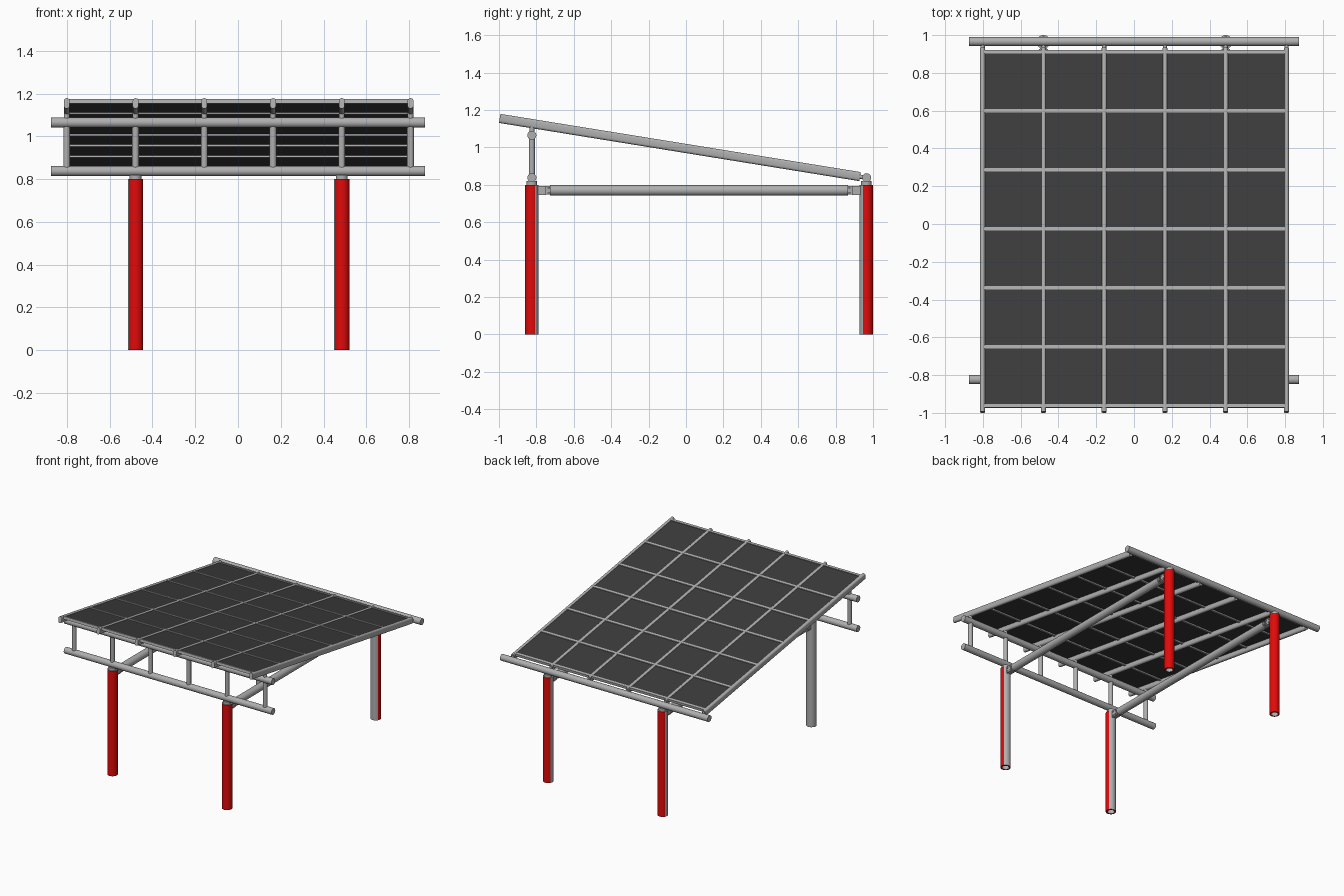
import bpy, bmesh, math
from mathutils import Vector, Matrix

if "Cube" in bpy.data.objects:
    bpy.data.objects.remove(bpy.data.objects["Cube"])

def mat(name, c):
    m = bpy.data.materials.new(name)
    m.diffuse_color = (*c, 1)
    m.use_nodes = True
    m.node_tree.nodes["Principled BSDF"].inputs["Base Color"].default_value = m.diffuse_color
    return m

GREY = mat("aluminium grey", (0.43, 0.43, 0.43))
DARK = mat("panel charcoal", (0.045, 0.045, 0.045))
RED = mat("post red", (0.75, 0.003, 0.003))

def finish(name, bm, mats, smooth=True):
    bmesh.ops.recalc_face_normals(bm, faces=bm.faces)
    me = bpy.data.meshes.new(name)
    bm.to_mesh(me)
    bm.free()
    ob = bpy.data.objects.new(name, me)
    bpy.context.collection.objects.link(ob)
    for m in mats:
        me.materials.append(m)
    if smooth:
        bpy.ops.object.select_all(action='DESELECT')
        ob.select_set(True)
        bpy.context.view_layer.objects.active = ob
        bpy.ops.object.shade_smooth_by_angle(angle=math.radians(35))
    return ob

def rod(name, a, b, r, segs=32):
    a, b = Vector(a), Vector(b)
    d = b - a
    bm = bmesh.new()
    M = Matrix.Translation((a + b) / 2) @ d.to_track_quat('Z', 'Y').to_matrix().to_4x4()
    bmesh.ops.create_cone(bm, cap_ends=True, segments=segs, radius1=r, radius2=r,
                          depth=d.length, matrix=M)
    return finish(name, bm, [GREY])

def box(name, c, s, m, rot=0.0):
    bm = bmesh.new()
    M = Matrix.Translation(c) @ Matrix.Rotation(rot, 4, 'X') @ Matrix.Diagonal((*s, 1))
    bmesh.ops.create_cube(bm, size=1, matrix=M)
    return finish(name, bm, [m], False)

# layout
YF, YR = -0.824, 0.964
XS = [-0.801 + 0.3216 * i for i in range(6)]
POST_X = (XS[1], XS[4])
Y0, Z0, Y1, Z1 = -0.996, 1.155, 0.93, 0.844
TILT = math.atan2(Z1 - Z0, Y1 - Y0)

def roof(x, y, off):
    """Point on the tilted roof plane, raised by off along its normal."""
    z = Z0 + (y - Y0) * math.tan(TILT)
    return Vector((x, y, z)) + off * Vector((0, -math.sin(TILT), math.cos(TILT)))

def post(name, x, y, out):
    # hollow tube, the half facing outwards and to the right is red
    R, r, H, N = 0.036, 0.025, 0.80, 48
    bm = bmesh.new()
    rings = []
    for rad, z in ((r, H - 0.01), (r, 0), (R, 0), (R, H), (0.028, H)):
        rings.append([bm.verts.new((x + rad * math.cos(2 * math.pi * i / N),
                                    y + rad * math.sin(2 * math.pi * i / N), z))
                      for i in range(N)])
    face_dir = Vector((math.cos(math.radians(57)), out * math.sin(math.radians(57)), 0))
    for k in range(4):
        for i in range(N):
            j = (i + 1) % N
            f = bm.faces.new((rings[k][i], rings[k][j], rings[k + 1][j], rings[k + 1][i]))
            c = f.calc_center_median() - Vector((x, y, 0))
            f.material_index = 1 if k == 1 or (k == 2 and c.dot(face_dir) > 0) else 0
    bm.faces.new(rings[0])
    bm.faces.new(rings[-1])
    finish(name, bm, [GREY, RED])
    rod(name + "_cap", (x, y, H - 0.005), (x, y, 0.82), 0.028)

for x in POST_X:
    post("front_post", x, YF, -1)
    post("rear_post", x, YR, 1)
    # tie tube between front and rear post, with bolted end brackets
    rod("tie_tube", (x, -0.728, 0.77), (x, 0.865, 0.77), 0.028)
    for ye, s in ((YF, 1), (YR, -1)):
        yc = ye + s * 0.066
        box("tie_tongue", (x, yc, 0.77), (0.018, 0.07, 0.045), GREY)
        for sx in (-1, 1):
            box("tie_bracket", (x + sx * 0.014, yc - s * 0.012, 0.77), (0.008, 0.045, 0.05), GREY)
            for dy in (-0.022, 0.004, 0.024):
                for dz in (-0.013, 0.013):
                    p = Vector((x + sx * 0.008, yc + s * dy, 0.77 + dz))
                    rod("tie_bolt", p, p + Vector((sx * 0.015, 0, 0)), 0.006, 6)

# cross beams
for name, y, z in (("front_lower_beam", YF, 0.838), ("front_upper_beam", YF, 1.065),
                   ("rear_beam", YR + 0.002, 0.838)):
    rod(name, (-0.874, y, z), (0.874, y, z), 0.024)

for x in XS:
    # uprights between the two front beams, saddle under the rafter
    rod("front_upright", (x, YF, 0.838), (x, YF, 1.065), 0.016)
    rod("rafter_saddle", (x, YF, 1.065), (x, YF, 1.12), 0.013)
    # rafter: rounded upright profile
    bm = bmesh.new()
    hw, hh = 0.0135, 0.0245
    ends = []
    for y in (Y0, Y1):
        ring = []
        for i in range(24):
            a = 2 * math.pi * (i + 0.5) / 24
            up = hh - hw if math.sin(a) > 0 else hw - hh
            ring.append(bm.verts.new(roof(x + hw * math.cos(a), y, up + hw * math.sin(a))))
        ends.append(ring)
    for i in range(24):
        j = (i + 1) % 24
        bm.faces.new((ends[0][i], ends[0][j], ends[1][j], ends[1][i]))
    for e in ends:
        bm.faces.new(e)
    finish("rafter", bm, [GREY])
    # link from rafter end to rear beam
    rod("rear_link", roof(x, Y1 - 0.02, 0), (x, YR, 0.838), 0.011)

# purlins and panels in the bays
PY = [0.908 - 0.3122 * i for i in range(7)]
BAY = XS[1] - XS[0]
for i in range(5):
    xc = (XS[i] + XS[i + 1]) / 2
    for k, y in enumerate(PY):
        box("purlin", roof(xc, y, 0.013), (BAY - 0.01, 0.019, 0.02), GREY, TILT)
        if k < 6:
            ym = (y + PY[k + 1]) / 2
            box("solar_panel", roof(xc, ym, 0.015), (BAY - 0.02, 0.306, 0.006), DARK, TILT)
